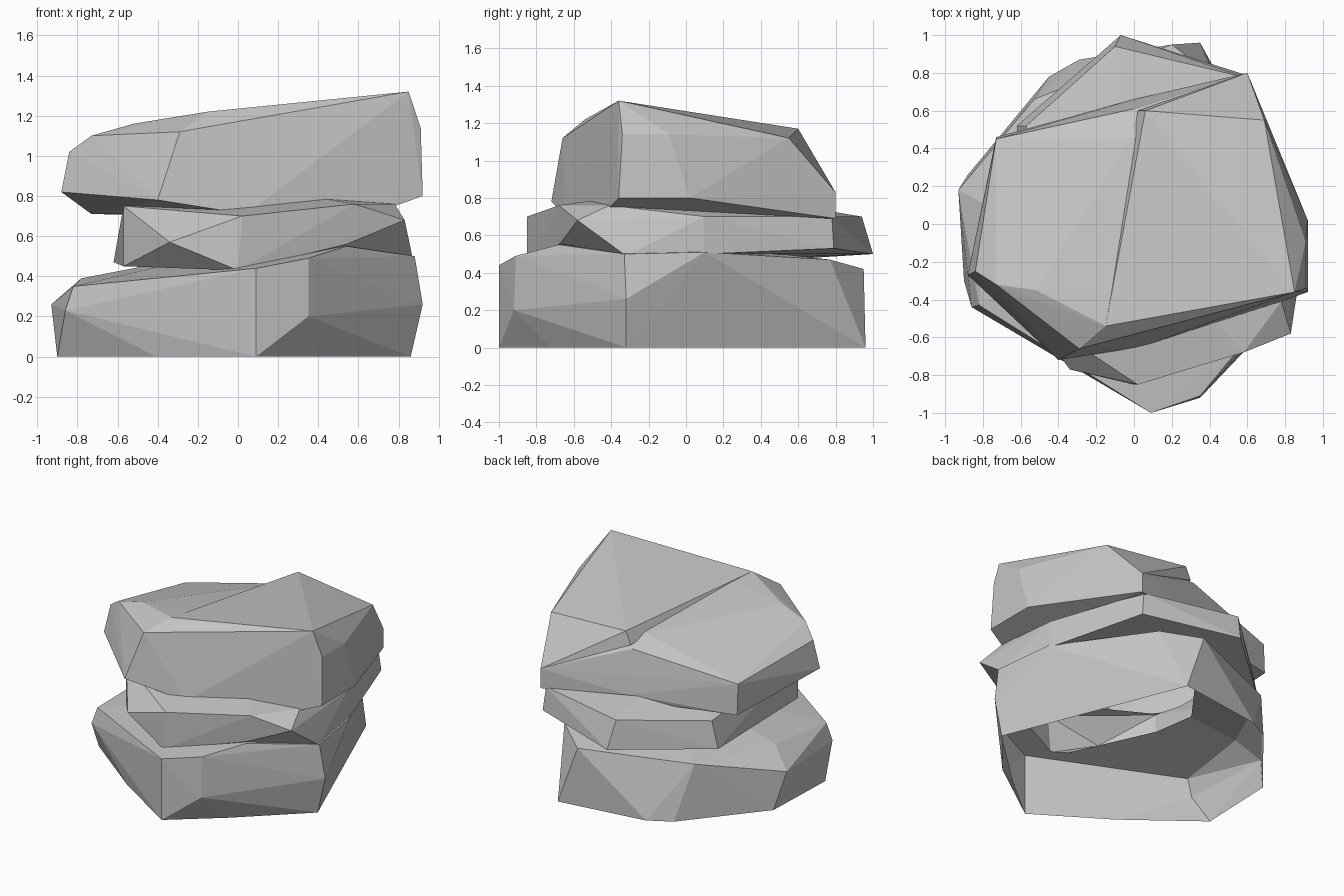
import bpy
import bmesh

default_cube = bpy.data.objects.get("Cube")
if default_cube:
    bpy.data.objects.remove(default_cube, do_unlink=True)


def make_material(name, colour):
    material = bpy.data.materials.new(name)
    material.use_nodes = True
    material.diffuse_color = colour
    shader = material.node_tree.nodes["Principled BSDF"]
    shader.inputs["Base Color"].default_value = colour
    shader.inputs["Roughness"].default_value = 0.9
    return material


def make_slab(name, material, *outlines):
    """Wrap a faceted stone slab around a few stacked corner outlines."""
    mesh = bpy.data.meshes.new(name)
    bm = bmesh.new()
    for outline in outlines:
        for corner in outline:
            bm.verts.new(corner)
    bmesh.ops.convex_hull(bm, input=bm.verts[:])
    # Drop any corners that ended up inside the stone
    loose = [v for v in bm.verts if not v.link_faces]
    bmesh.ops.delete(bm, geom=loose, context="VERTS")
    bmesh.ops.recalc_face_normals(bm, faces=bm.faces[:])
    bm.to_mesh(mesh)
    bm.free()
    mesh.materials.append(material)
    slab = bpy.data.objects.new(name, mesh)
    bpy.context.scene.collection.objects.link(slab)
    return slab


def fuse(base, *others):
    """Weld the slabs into one outer shell without inner walls."""
    bpy.context.view_layer.objects.active = base
    for other in others:
        weld = base.modifiers.new("weld", "BOOLEAN")
        weld.operation = "UNION"
        weld.solver = "EXACT"
        weld.object = other
        bpy.ops.object.modifier_apply(modifier=weld.name)
        bpy.data.objects.remove(other, do_unlink=True)


def open_underside(obj):
    """Remove the faces lying on the ground."""
    bm = bmesh.new()
    bm.from_mesh(obj.data)
    grounded = [f for f in bm.faces if all(v.co.z < 0.001 for v in f.verts)]
    bmesh.ops.delete(bm, geom=grounded, context="FACES")
    bm.to_mesh(obj.data)
    bm.free()


stone = make_material("grey stone", (0.56, 0.56, 0.56, 1))

# Lower slab: ground outline, bulging middle, tilted top edge
ground = [(.09, -1, 0), (.43, -.72, 0), (.86, -.32, 0),
          (.35, .96, 0), (-.29, .87, 0), (-.45, .78, 0), (-.88, .26, 0),
          (-.9, -.3, 0), (-.41, -.68, 0)]
bulge = [(.35, -.92, .2), (.92, -.32, .26), (-.93, .18, .26),
         (-.86, -.44, .23)]
ledge = [(.09, -1, .44), (.35, -.91, .49), (.54, -.68, .55),
         (.88, -.33, .5), (.82, .1, .51), (.43, .77, .47),
         (.2, .95, .42), (-.53, .66, .39), (-.78, .1, .39),
         (-.82, -.43, .35), (.1, 0, .56)]
lower = make_slab("stacked_rock", stone, ground, bulge, ledge)

# Middle slab: narrower, overhanging at the back, rising into the cap
underside = [(0, -.85, .43), (.54, -.67, .56), (.87, -.32, .49),
             (.81, .1, .5), (.59, .79, .53), (-.07, 1, .5),
             (-.62, .52, .47), (-.57, -.46, .45), (-.34, -.77, .57)]
shoulder = [(.02, -.85, .7), (.58, -.68, .76), (.83, -.58, .68),
            (.78, -.41, .76), (.8, .1, .7), (.57, .78, .7),
            (-.1, .94, .7), (-.57, .52, .66), (-.57, -.46, .75),
            (0, 0, .86)]
middle = make_slab("middle_slab", stone, underside, shoulder)

# Upper slab: wide cap rising towards the front left corner
cap_base = [(-.4, -.72, .78), (.04, -.65, .71), (.78, -.41, .75),
            (.92, -.36, .8), (.92, .02, .8), (.6, .8, .69),
            (0, .66, .75), (-.73, .46, .72), (-.73, -.1, .71)]
cap_rim = [(-.88, -.27, .82), (.6, .8, .83), (.91, -.34, 1.14),
           (.91, -.09, 1.14), (-.84, -.25, 1.02)]
cap_crest = [(-.15, -.54, 1.22), (.85, -.36, 1.32), (.69, .55, 1.12)]
cap_top = [(-.29, -.66, 1.12), (0, .61, 1.06), (-.01, .46, 1.12),
           (-.73, .45, .94), (-.73, -.32, 1.1), (-.52, -.35, 1.16)]
upper = make_slab("upper_slab", stone, cap_base, cap_rim, cap_crest, cap_top)

# Raised step on the left half of the cap
step = [(.06, .6, 1.17), (.02, .6, 1.08), (.6, .8, .83), (.4, .1, .9)]
ridge = make_slab("cap_ridge", stone, cap_crest, step)

fuse(lower, middle, upper, ridge)
open_underside(lower)
